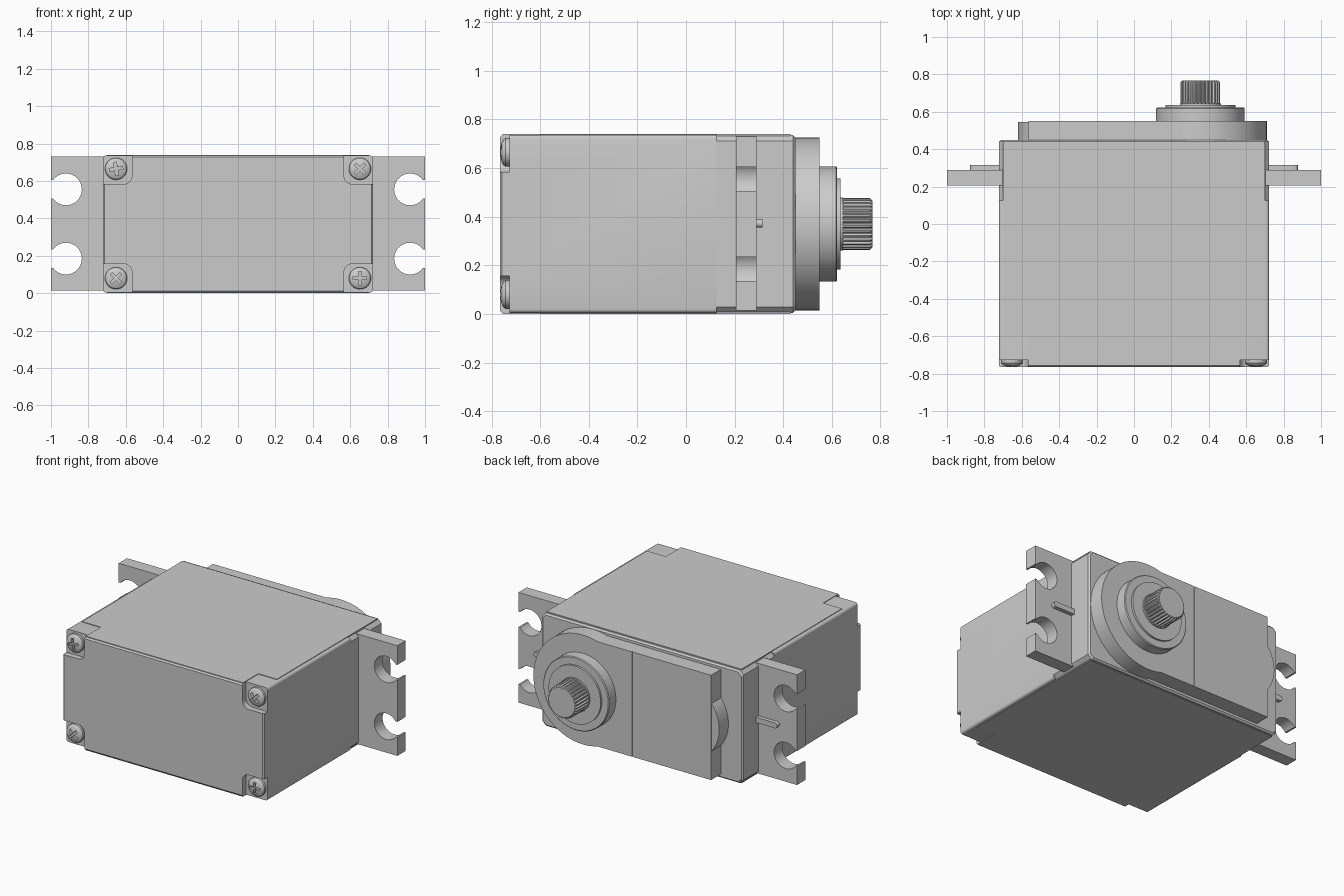
import bpy, bmesh, math
from math import sin, cos, radians, pi
from mathutils import Vector, Matrix

if "Cube" in bpy.data.objects:
    bpy.data.objects.remove(bpy.data.objects["Cube"])

ZC = 0.37      # mid height of the case
SX = 0.355     # x of the output shaft


def loft(name, rings):
    """Solid through (y, [(x, z), ...]) rings with equal point counts."""
    bm = bmesh.new()
    loops = [[bm.verts.new((x, y, z)) for x, z in pts] for y, pts in rings]
    n = len(loops[0])
    bm.faces.new(loops[0])
    bm.faces.new(loops[-1])
    for a, b in zip(loops, loops[1:]):
        for i in range(n):
            j = (i + 1) % n
            bm.faces.new((a[i], a[j], b[j], b[i]))
    bmesh.ops.recalc_face_normals(bm, faces=bm.faces)
    me = bpy.data.meshes.new(name)
    bm.to_mesh(me)
    bm.free()
    ob = bpy.data.objects.new(name, me)
    bpy.context.collection.objects.link(ob)
    return ob


def prism(name, pts, y0, y1):
    return loft(name, [(y0, pts), (y1, pts)])


def arc(cx, cz, r, a0, a1, n):
    return [(cx + r * cos(radians(a0 + (a1 - a0) * i / n)),
             cz + r * sin(radians(a0 + (a1 - a0) * i / n))) for i in range(n + 1)]


def circle(cx, cz, r, n=64):
    return arc(cx, cz, r, 0, 360, n)[:-1]


def rrect(hx, hz, r, n=4, cx=0, cz=ZC):
    """Rounded rectangle outline; n=1 gives chamfered corners."""
    pts = []
    for k, (sx, sz) in enumerate(((1, 1), (-1, 1), (-1, -1), (1, -1))):
        pts += arc(cx + sx * (hx - r), cz + sz * (hz - r), r, 90 * k, 90 * k + 90, n)
    return pts


def lathe(name, cx, cz, profile, n=64):
    return loft(name, [(y, circle(cx, cz, r, n)) for y, r in profile])


def box(name, lo, hi):
    pts = [(lo[0], lo[2]), (hi[0], lo[2]), (hi[0], hi[2]), (lo[0], hi[2])]
    return prism(name, pts, lo[1], hi[1])


def cut(ob, cutters):
    for c in cutters:
        c.hide_render = True
        m = ob.modifiers.new("cut", 'BOOLEAN')
        m.operation, m.solver, m.object = 'DIFFERENCE', 'EXACT', c
        bpy.context.view_layer.objects.active = ob
        bpy.ops.object.modifier_apply(modifier=m.name)
        bpy.data.objects.remove(c)


# Main case, with open pockets at the four front corners
case = loft("lower_case", [(-0.765, rrect(0.713, 0.357, 0.012)),
                           (-0.757, rrect(0.722, 0.366, 0.016)),
                           (0.125, rrect(0.722, 0.366, 0.016))])
cutters = []
for sx in (-1, 1):
    for sz in (-1, 1):
        pocket = rrect(0.2, 0.2, 0.045, 6, sx * 0.767, ZC + sz * 0.413)
        cutters.append(prism("pocket_cutter", pocket, -0.9, -0.727))
    # shallow chamfer between the pockets on each short side
    wedge = box("edge_cutter", (-0.05, -0.05, 0.165), (0.05, 0.05, 0.575))
    wedge.matrix_world = (Matrix.Translation((sx * 0.765, -0.808, 0)) @
                          Matrix.Rotation(radians(sx * 22), 4, 'Z'))
    cutters.append(wedge)
bpy.context.view_layer.update()
cut(case, cutters)

# Upper case with chamfered long edges
loft("upper_case", [(0.12, rrect(0.722, 0.366, 0.025, 1)),
                    (0.44, rrect(0.722, 0.366, 0.025, 1)),
                    (0.45, rrect(0.712, 0.356, 0.022, 1))])

# Thin raised panels on the broad sides
for label, z0, z1 in (("bottom", 0.0, 0.02), ("top", 0.72, 0.74)):
    box(label + "_panel", (-0.70, -0.6, z0), (0.70, 0.43, z1))
    box(label + "_panel_front", (-0.565, -0.755, z0), (0.565, -0.58, z1))

# Domed cross-head screws
for sx, z, turn in ((-1, 0.665, 10), (1, 0.665, 45), (-1, 0.08, 45), (1, 0.08, 0)):
    x = sx * 0.652
    screw = lathe("screw", x, z, [(-0.72, 0.059), (-0.742, 0.059), (-0.752, 0.052),
                                  (-0.759, 0.038), (-0.763, 0.018)], 32)
    slots = []
    for a in (turn, turn + 90):
        c, s = cos(radians(a)), sin(radians(a))
        pts = [(x + u * c - v * s, z + u * s + v * c) for u, v in
               ((-0.036, -0.008), (0.036, -0.008), (0.036, 0.008), (-0.036, 0.008))]
        slots.append(prism("slot_cutter", pts, -0.8, -0.742))
    cut(screw, slots)

# Mounting tabs with open-ended holes, and their small ribs
outline = [(0.70, 0.015), (1.0, 0.015)]
for zc in (0.185, 0.555):
    outline += [(1.0, zc - 0.05)] + arc(0.92, zc, 0.085, -36, -324, 32) + [(1.0, zc + 0.05)]
outline += [(1.0, 0.73), (0.70, 0.73)]
for sx, side in ((-1, "left"), (1, "right")):
    prism(side + "_mounting_tab", [(sx * x, z) for x, z in outline], 0.205, 0.29)
    rib = [(sx * x, z) for x, z in
           [(0.71, 0.355)] + arc(0.858, 0.3725, 0.0175, -90, 90, 8) + [(0.71, 0.39)]]
    prism(side + "_tab_rib", rib, 0.28, 0.315)

# Gear cover: rounded end around the shaft, flat block behind it
cover = prism("gear_cover", [(-0.565, 0.03), (0.255, 0.03)] +
              arc(SX, ZC, 0.355, -106, 106, 64) + [(0.255, 0.71), (-0.565, 0.71)],
              0.44, 0.55)
cut(cover, [box("seam_cutter", (-0.004, 0.545, 0), (0.004, 0.6, 0.74))])
prism("gear_cover_bulge", arc(-0.377, ZC, 0.243, 139, 221, 24), 0.44, 0.545)

# Shaft collar and bearing ring
lathe("shaft_collar", SX, ZC, [(0.54, 0.237), (0.617, 0.237), (0.622, 0.232)])
lathe("bearing_ring", SX, ZC, [(0.61, 0.187), (0.635, 0.187)])

# Splined output shaft
TEETH = 30


def spline(r_out, r_in):
    return [(SX + r * cos(2 * pi * (i + f) / TEETH), ZC + r * sin(2 * pi * (i + f) / TEETH))
            for i in range(TEETH)
            for f, r in ((0.0, r_in), (0.2, r_in), (0.45, r_out), (0.75, r_out))]


lathe("shaft_core", SX, ZC, [(0.62, 0.11), (0.645, 0.11)])
loft("splined_shaft", [(0.63, spline(0.106, 0.097)), (0.757, spline(0.106, 0.097)),
                       (0.768, spline(0.096, 0.094))])

# Smooth the round parts, keep edges sharp
bpy.ops.object.select_all(action='SELECT')
bpy.context.view_layer.objects.active = case
bpy.ops.object.shade_smooth_by_angle(angle=radians(25))
